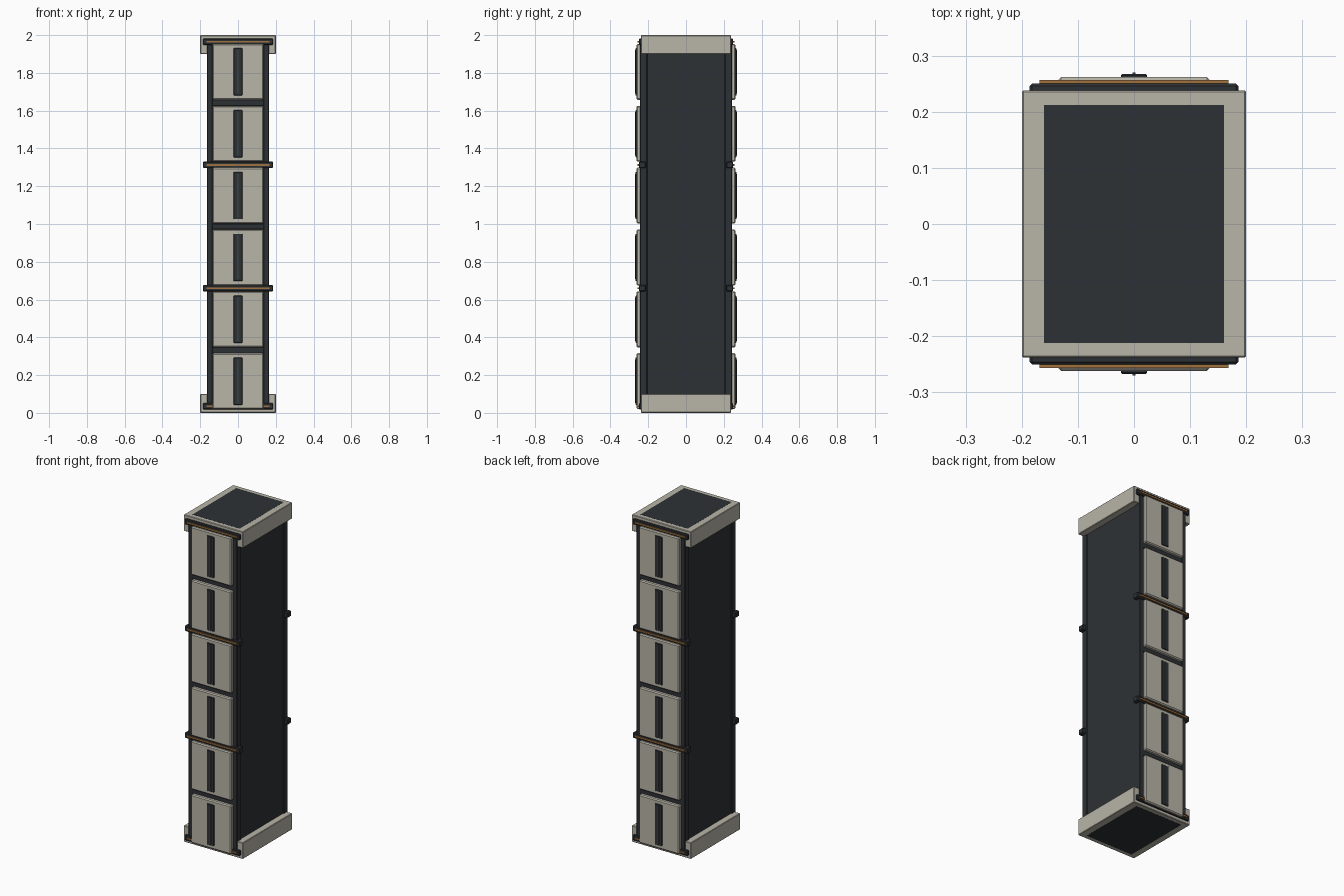
import bpy

if "Cube" in bpy.data.objects:
    bpy.data.objects.remove(bpy.data.objects["Cube"])


def material(name, rgb):
    m = bpy.data.materials.new(name)
    m.diffuse_color = (*rgb, 1)
    m.use_nodes = True
    m.node_tree.nodes["Principled BSDF"].inputs["Base Color"].default_value = m.diffuse_color
    return m


LIGHT = material("light_panel", (0.48, 0.46, 0.39))
DARK = material("dark_metal", (0.027, 0.031, 0.036))
RIB = material("rib_grey", (0.07, 0.07, 0.07))
COPPER = material("copper", (0.35, 0.17, 0.05))


def box(name, x, y, z, mat, bevel=0.0):
    """Box from (min, max) ranges, with an optional one-step chamfer."""
    bpy.ops.mesh.primitive_cube_add(
        size=1, location=[(a + b) / 2 for a, b in (x, y, z)])
    ob = bpy.context.object
    ob.name = name
    ob.scale = [b - a for a, b in (x, y, z)]
    bpy.ops.object.transform_apply(location=False, rotation=False, scale=True)
    ob.data.materials.append(mat)
    if bevel:
        mod = ob.modifiers.new("chamfer", "BEVEL")
        mod.width = bevel
        mod.segments = 1
    return ob


def face_box(name, side, half_x, y, z, mat, bevel=0.0, cx=0.0):
    """Box on the front (side -1) or back (side 1) face."""
    ys = tuple(sorted((side * y[0], side * y[1])))
    return box(name, (cx - half_x, cx + half_x), ys, z, mat, bevel)


# Core column and end caps
box("core", (-0.16, 0.16), (-0.212, 0.212), (0, 2), DARK)
box("bottom_cap", (-0.2, 0.2), (-0.238, 0.238), (0.0004, 0.1), LIGHT, 0.003)
box("top_cap", (-0.2, 0.2), (-0.238, 0.238), (1.9, 1.9996), LIGHT, 0.003)

for side, tag in ((-1, "front"), (1, "back")):
    # Recessed backing and upright rails
    face_box(f"{tag}_backing", side, 0.14, (0.205, 0.236), (0.02, 1.98), DARK)
    for cx in (-0.149, 0.149):
        face_box(f"{tag}_rail", side, 0.0155, (0.205, 0.244), (0.02, 1.98),
                 DARK, 0.003, cx)

    # Cross bars with a copper strip
    for z in (0.035, 0.66, 1.313, 1.965):
        face_box(f"{tag}_cross_bar", side, 0.186, (0.213, 0.25),
                 (z - 0.017, z + 0.017), DARK, 0.004)
        face_box(f"{tag}_copper_strip", side, 0.168, (0.245, 0.2565),
                 (z - 0.005, z + 0.005), COPPER)

    # Six panels, each with a slot plate and thin rib
    for i in range(6):
        z = 0.168 + 0.3275 * i
        face_box(f"{tag}_panel", side, 0.136, (0.23, 0.262),
                 (z - 0.148, z + 0.148), LIGHT, 0.006)
        face_box(f"{tag}_slot_plate", side, 0.023, (0.255, 0.267),
                 (z - 0.125, z + 0.125), DARK, 0.002)
        face_box(f"{tag}_slot_rib", side, 0.003, (0.26, 0.27),
                 (z - 0.115, z + 0.115), RIB)
        # Divider ledge between panels without a cross bar
        if i in (0, 2, 4):
            face_box(f"{tag}_divider", side, 0.136, (0.22, 0.244),
                     (z + 0.15, z + 0.178), DARK)
